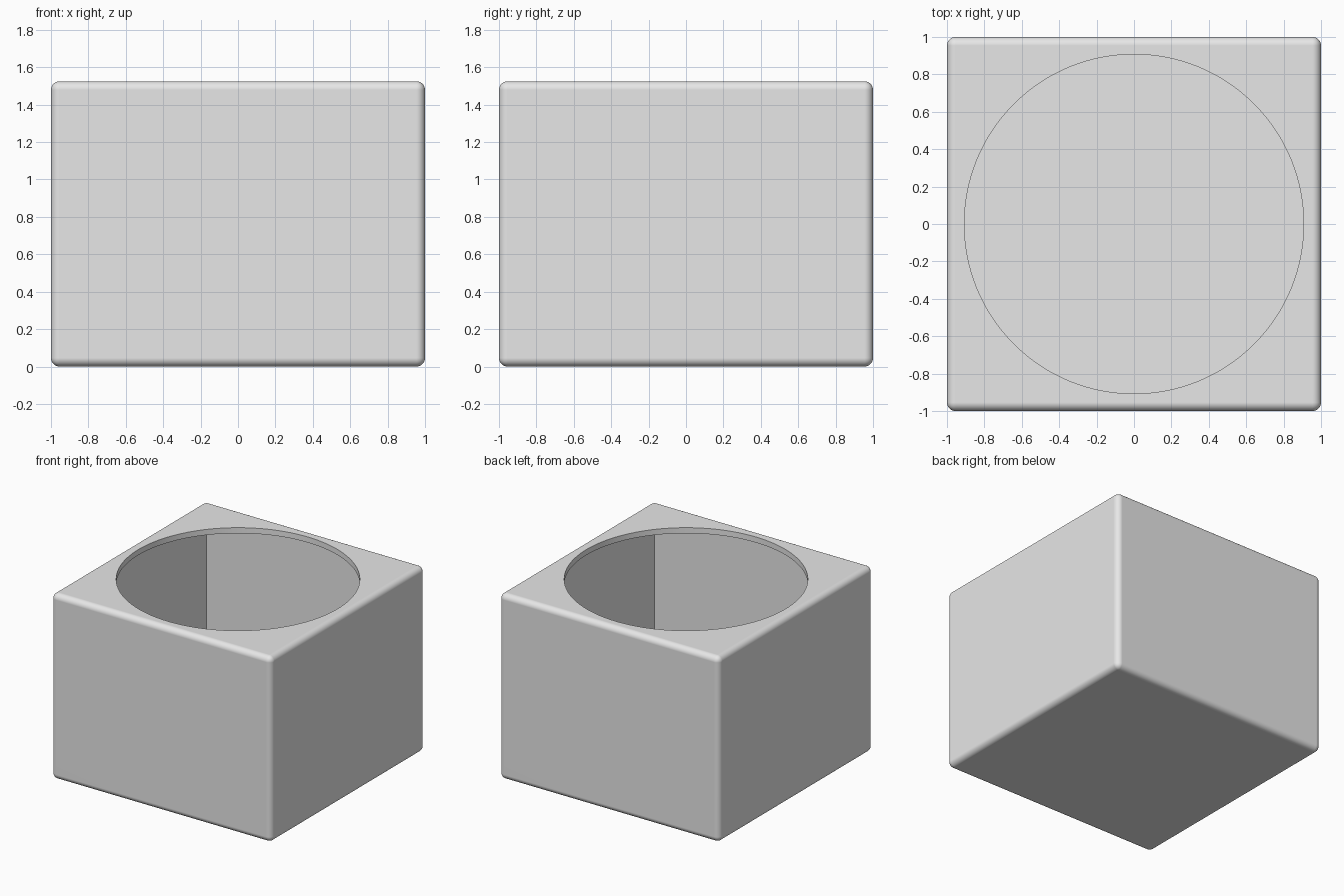
import bpy
import math

old = bpy.data.objects.get("Cube")
if old:
    bpy.data.objects.remove(old, do_unlink=True)

HEIGHT = 1.525
WALL = 0.046
HOLE_RADIUS = 0.907

# Single plain grey
grey = bpy.data.materials.new("light grey")
grey.use_nodes = True
colour = (0.8, 0.8, 0.8, 1)
grey.diffuse_color = colour
grey.node_tree.nodes["Principled BSDF"].inputs["Base Color"].default_value = colour


def block(name, width, bottom, top):
    """Square block, centred on the z axis, between two heights."""
    bpy.ops.mesh.primitive_cube_add(size=1, location=(0, 0, (bottom + top) / 2))
    obj = bpy.context.object
    obj.name = name
    obj.scale = (width, width, top - bottom)
    bpy.ops.object.transform_apply(location=True, rotation=False, scale=True)
    obj.data.materials.append(grey)
    return obj


def apply_modifier(obj, mod):
    bpy.context.view_layer.objects.active = obj
    bpy.ops.object.modifier_apply(modifier=mod.name)


def cut(obj, cutter):
    """Subtract the cutter, then remove it."""
    cutter.hide_render = True
    mod = obj.modifiers.new("cut", "BOOLEAN")
    mod.operation = "DIFFERENCE"
    mod.solver = "EXACT"
    mod.object = cutter
    apply_modifier(obj, mod)
    bpy.data.objects.remove(cutter, do_unlink=True)


# Outer box with rounded edges
box = block("hollow_box", 2, 0, HEIGHT)
bevel = box.modifiers.new("rounded edges", "BEVEL")
bevel.width = WALL
bevel.segments = 8
apply_modifier(box, bevel)

# Square cavity inside
cut(box, block("cavity_cutter", 2 - 2 * WALL, WALL, HEIGHT - WALL))

# Round opening through the lid
bpy.ops.mesh.primitive_cylinder_add(vertices=128, radius=HOLE_RADIUS, depth=0.4,
                                    location=(0, 0, HEIGHT))
opening = bpy.context.object
opening.name = "opening_cutter"
opening.data.materials.append(grey)
cut(box, opening)

# Smooth rounding with flat sides
bpy.ops.object.select_all(action="DESELECT")
box.select_set(True)
bpy.context.view_layer.objects.active = box
bpy.ops.object.shade_smooth_by_angle(angle=math.radians(30))
normals = box.modifiers.new("flat sides", "WEIGHTED_NORMAL")
normals.keep_sharp = True
